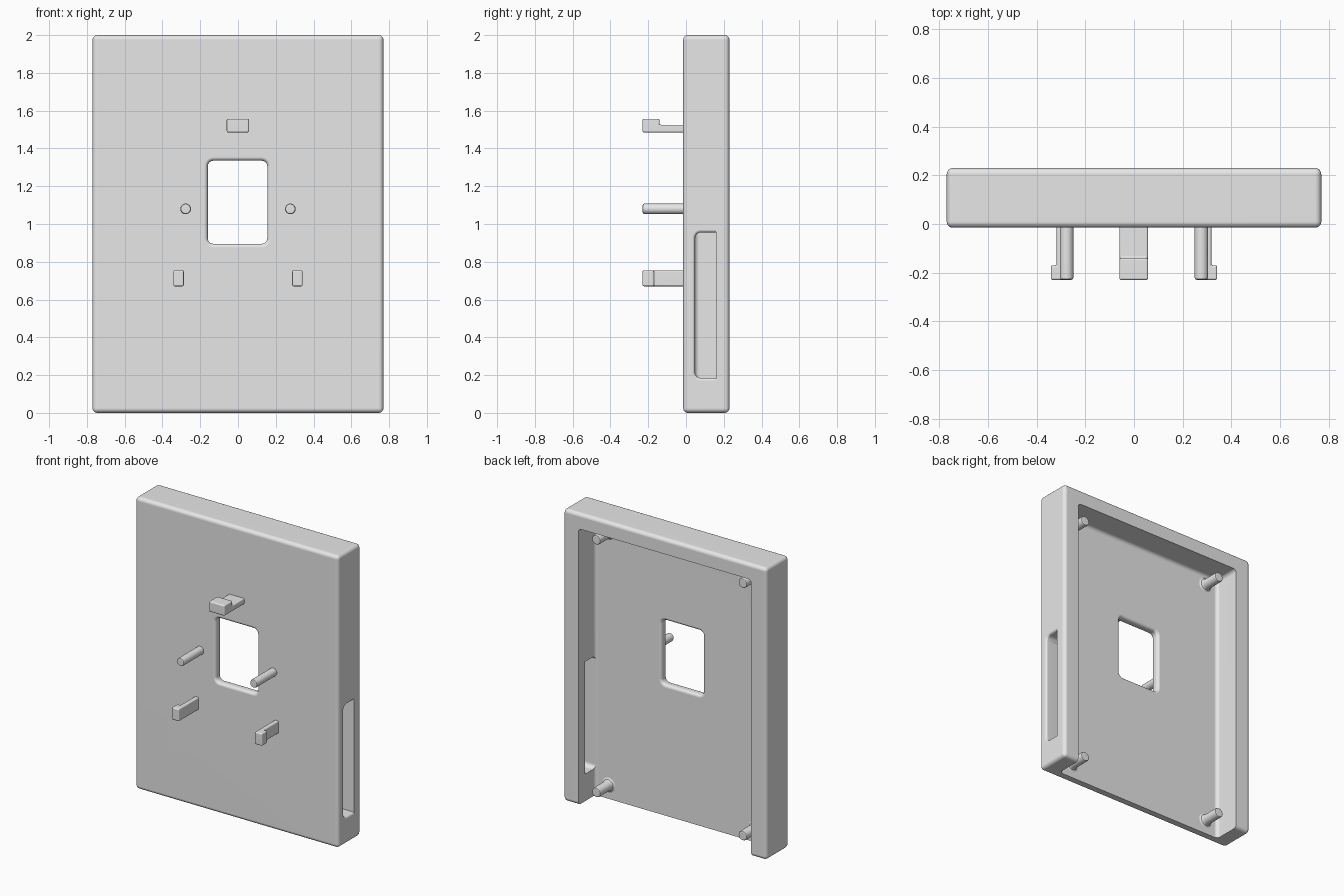
import bpy, bmesh, math
from mathutils import Vector

if "Cube" in bpy.data.objects:
    bpy.data.objects.remove(bpy.data.objects["Cube"], do_unlink=True)

GREY = (0.8, 0.8, 0.8, 1)
mat = bpy.data.materials.new("plain grey")
mat.use_nodes = True
mat.diffuse_color = GREY
mat.node_tree.nodes["Principled BSDF"].inputs["Base Color"].default_value = GREY


def finish(bm, name):
    bmesh.ops.recalc_face_normals(bm, faces=bm.faces)
    mesh = bpy.data.meshes.new(name)
    bm.to_mesh(mesh)
    bm.free()
    obj = bpy.data.objects.new(name, mesh)
    bpy.context.collection.objects.link(obj)
    mesh.materials.append(mat)
    return obj


def activate(obj):
    bpy.ops.object.select_all(action='DESELECT')
    obj.select_set(True)
    bpy.context.view_layer.objects.active = obj


def smooth(obj):
    activate(obj)
    bpy.ops.object.shade_smooth_by_angle(angle=math.radians(35))
    mod = obj.modifiers.new("clean flats", 'WEIGHTED_NORMAL')
    mod.keep_sharp = True
    bpy.ops.object.modifier_apply(modifier=mod.name)


def prism(name, points, direction, bevel, segments):
    """Extrude a closed outline and round every edge."""
    bm = bmesh.new()
    face = bm.faces.new([bm.verts.new(p) for p in points])
    new = bmesh.ops.extrude_face_region(bm, geom=[face])["geom"]
    bmesh.ops.translate(bm, vec=direction,
                        verts=[g for g in new if isinstance(g, bmesh.types.BMVert)])
    bmesh.ops.recalc_face_normals(bm, faces=bm.faces)
    bmesh.ops.bevel(bm, geom=list(bm.edges), offset=bevel, segments=segments,
                    profile=0.5, affect='EDGES')
    return finish(bm, name)


def box(name, x, y, z, bevel, segments=5):
    base = [(x[0], y[0], z[0]), (x[1], y[0], z[0]), (x[1], y[1], z[0]), (x[0], y[1], z[0])]
    return prism(name, base, (0, 0, z[1] - z[0]), bevel, segments)


def skin(bm, rings):
    """Join equal rings of points into a closed solid."""
    loops = [[bm.verts.new(p) for p in ring] for ring in rings]
    n = len(loops[0])
    for a, b in zip(loops, loops[1:]):
        for i in range(n):
            bm.faces.new((a[i], a[(i + 1) % n], b[(i + 1) % n], b[i]))
    bm.faces.new(loops[0])
    bm.faces.new(loops[-1])


def rounded_ring(u, v, radius, grow, place):
    r = radius + grow
    ring = []
    corners = [(u[1], v[1]), (u[0], v[1]), (u[0], v[0]), (u[1], v[0])]
    for k, (cu, cv) in enumerate(corners):
        cu += radius if cu == u[0] else -radius
        cv += radius if cv == v[0] else -radius
        for s in range(7):
            a = math.pi / 2 * (k + s / 6)
            ring.append(place(cu + r * math.cos(a), cv + r * math.sin(a)))
    return ring


def flare(depth, size, sign):
    """Quarter-round steps from the surface inwards: (growth, depth)."""
    steps = [math.pi / 2 * i / 5 for i in range(6)]
    return [(size * (1 - math.sin(a)), depth + sign * size * (1 - math.cos(a))) for a in steps]


def rod(name, x, z, profile):
    bm = bmesh.new()
    turns = [2 * math.pi * i / 32 for i in range(32)]
    skin(bm, [[(x + r * math.cos(a), y, z + r * math.sin(a)) for a in turns]
              for r, y in profile])
    smooth(finish(bm, name))


FRONT, FLOOR, BACK = -0.015, 0.045, 0.23
WALL = 0.77

# Tray-shaped body
body = box("cover_body", (-WALL, WALL), (FRONT, BACK), (0, 2), 0.025)

# Cavity, open at the back and the bottom
cavity = box("cavity_cutter", (-0.655, 0.655), (FLOOR, 0.5), (-0.3, 1.895), 0.025)

# Window with rounded lips on both sides
bm = bmesh.new()
front_lip = flare(FRONT, 0.02, 1)
back_lip = flare(FLOOR, 0.02, -1)[::-1]
steps = [(0.02, FRONT - 0.05)] + front_lip + back_lip + [(0.02, FLOOR + 0.05)]
skin(bm, [rounded_ring((-0.16, 0.155), (0.895, 1.335), 0.03, g,
                       lambda u, v, y=y: (u, y, v)) for g, y in steps])
window = finish(bm, "window_cutter")

# Side slot with a rounded lip and a straight rear edge
bm = bmesh.new()
steps = [(0.015, WALL + 0.05)] + flare(WALL, 0.015, -1) + [(0, 0.6)]
skin(bm, [rounded_ring((FLOOR + 0.003, 0.25), (0.185, 0.955), 0.03, g,
                       lambda u, v, x=x: (x, u, v)) for g, x in steps])
bmesh.ops.bisect_plane(bm, geom=list(bm.verts) + list(bm.edges) + list(bm.faces),
                       plane_co=(0, 0.158, 0), plane_no=(0, 1, 0), clear_outer=True)
bmesh.ops.holes_fill(bm, edges=[e for e in bm.edges if e.is_boundary], sides=0)
slot = finish(bm, "slot_cutter")

for cutter in (cavity, window, slot):
    cutter.hide_render = True
    activate(body)
    mod = body.modifiers.new("cut", 'BOOLEAN')
    mod.operation = 'DIFFERENCE'
    mod.solver = 'EXACT'
    mod.object = cutter
    bpy.ops.object.modifier_apply(modifier=mod.name)
    bpy.data.objects.remove(cutter, do_unlink=True)
smooth(body)

# Rear posts with flared feet
for side, sx in (("left", 1), ("right", -1)):
    for level, z in (("lower", 0.095), ("upper", 1.825)):
        rod(f"{level}_{side}_post", sx * 0.555, z,
            [(0.05, FLOOR - 0.01), (0.05, FLOOR), (0.039, FLOOR + 0.006), (0.033, FLOOR + 0.02),
             (0.033, 0.172), (0.03, 0.179), (0.024, 0.182)])

# Front pegs
TIP, ROOT = -0.23, 0.0
for side, sx in (("left", 1), ("right", -1)):
    rod(f"{side}_peg", sx * 0.277, 1.08,
        [(0.028, ROOT), (0.028, TIP + 0.01), (0.025, TIP + 0.003), (0.018, TIP)])


# Hooked clips: an L outline with the catch at the tip
def hook(low, mid, high, catch):
    return [(low, ROOT), (low, TIP), (high, TIP), (high, catch), (mid, catch), (mid, ROOT)]


smooth(prism("top_clip", [(-0.06, y, z) for z, y in hook(1.485, 1.525, 1.557, -0.14)],
             (0.118, 0, 0), 0.008, 3))
for side, sx in (("left", 1), ("right", -1)):
    outline = [(sx * x, y, 0.67) for x, y in hook(0.287, 0.318, 0.342, -0.17)]
    smooth(prism(f"{side}_clip", outline, (0, 0, 0.085), 0.008, 3))
